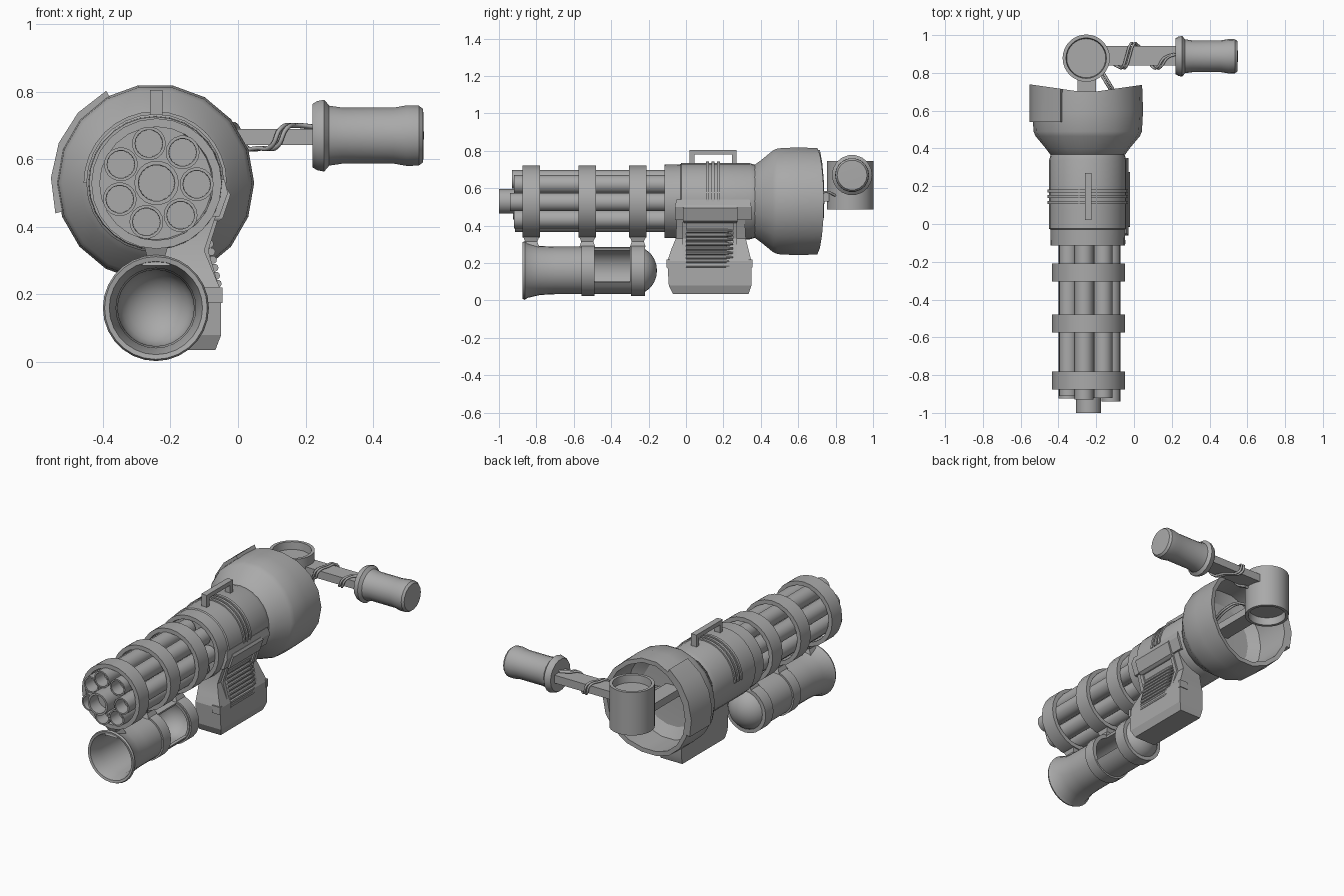
import bpy, bmesh, math
from mathutils import Vector

if "Cube" in bpy.data.objects:
    bpy.data.objects.remove(bpy.data.objects["Cube"])

metal = bpy.data.materials.new("gunmetal_grey")
metal.diffuse_color = (0.4, 0.4, 0.4, 1)
metal.use_nodes = True
metal.node_tree.nodes["Principled BSDF"].inputs["Base Color"].default_value = metal.diffuse_color
CX, CZ = -0.245, 0.53      # main axis, running along y
TX, TZ = -0.243, 0.16      # launcher tube axis


def finish(name, bm, angle=35):
    bmesh.ops.remove_doubles(bm, verts=bm.verts, dist=1e-5)
    bmesh.ops.recalc_face_normals(bm, faces=bm.faces)
    me = bpy.data.meshes.new(name)
    bm.to_mesh(me)
    bm.free()
    me.materials.append(metal)
    ob = bpy.data.objects.new(name, me)
    bpy.context.collection.objects.link(ob)
    bpy.ops.object.select_all(action='DESELECT')
    ob.select_set(True)
    bpy.context.view_layer.objects.active = ob
    bpy.ops.object.shade_smooth_by_angle(angle=math.radians(angle))
    return ob


def lathe(name, prof, axis, a, b, segs=24, start=0, end=360, closed=False, bend=None, angle=35):
    """Turn (position, radius) points about an axis through (a, b)."""
    bm = bmesh.new()
    full = end - start >= 360
    n = segs if full else segs + 1
    rings = []
    for i in range(n):
        t = math.radians(start + (end - start) * i / segs)
        ring = []
        for p, r in prof:
            u, v = a + r * math.cos(t), b + r * math.sin(t)
            co = {'X': (p, u, v), 'Y': (u, p, v), 'Z': (u, v, p)}[axis]
            ring.append(bm.verts.new(bend(co) if bend else co))
        rings.append(ring)
    m = len(prof)
    for i in range(segs):
        r0, r1 = rings[i], rings[(i + 1) % n]
        for j in range(m if closed else m - 1):
            k = (j + 1) % m
            bm.faces.new((r0[j], r0[k], r1[k], r1[j]))
    if not full:
        bm.faces.new(rings[0])
        bm.faces.new(rings[-1][::-1])
    bmesh.ops.dissolve_degenerate(bm, dist=1e-6, edges=bm.edges)
    return finish(name, bm, angle)


def band(name, y0, y1, r_in, r_out, x, z, **kw):
    return lathe(name, [(y0, r_in), (y0, r_out), (y1, r_out), (y1, r_in)], 'Y', x, z, closed=True, **kw)


def loft(name, rows):
    """Stack of rectangles: (z, x0, x1, y0, y1)."""
    bm = bmesh.new()
    rings = [[bm.verts.new(c) for c in ((x0, y0, z), (x1, y0, z), (x1, y1, z), (x0, y1, z))]
             for z, x0, x1, y0, y1 in rows]
    for r0, r1 in zip(rings, rings[1:]):
        for j in range(4):
            k = (j + 1) % 4
            bm.faces.new((r0[j], r0[k], r1[k], r1[j]))
    bm.faces.new(rings[0])
    bm.faces.new(rings[-1])
    return finish(name, bm, 20)


def box(name, x0, x1, y0, y1, z0, z1):
    return loft(name, [(z0, x0, x1, y0, y1), (z1, x0, x1, y0, y1)])


def wire(name, pts, r=0.008):
    cu = bpy.data.curves.new(name, 'CURVE')
    cu.dimensions = '3D'
    cu.bevel_depth, cu.bevel_resolution, cu.resolution_u = r, 1, 5
    sp = cu.splines.new('BEZIER')
    sp.bezier_points.add(len(pts) - 1)
    for bp, p in zip(sp.bezier_points, pts):
        bp.co = p
        bp.handle_left_type = bp.handle_right_type = 'AUTO'
    cu.materials.append(metal)
    bpy.context.collection.objects.link(bpy.data.objects.new(name, cu))


# Barrel cluster: a long centre barrel and seven around it, hollow at the muzzle
def barrel(name, x, z, r, tip):
    lathe(name, [(-0.1, r), (tip, r), (tip, r * 0.82), (tip + 0.08, r * 0.8), (tip + 0.08, 0)],
          'Y', x, z, segs=18)


barrel("centre_barrel", CX + 0.004, CZ, 0.066, -1.0)
tips = (-0.93, -0.91, -0.925, -0.915, -0.92, -0.94, -0.92)
for i, tip in enumerate(tips):
    t = math.radians(101 + i * 360 / 7)
    barrel("outer_barrel", CX + 0.004 + 0.119 * math.cos(t), CZ + 0.119 * math.sin(t), 0.05, tip)

# Clamp bands on barrels and tube, joined by necks
for y0, y1 in ((-0.875, -0.78), (-0.575, -0.48), (-0.305, -0.21)):
    band("barrel_band", y0, y1, 0.168, 0.193, CX + 0.004, CZ - 0.002)
    loft("band_neck", [(0.285, -0.285, -0.2, y0 + 0.005, y1 - 0.005),
                       (0.315, -0.27, -0.215, y0 + 0.015, y1 - 0.015),
                       (0.35, -0.28, -0.205, y0, y1)])
for y0, y1 in ((-0.56, -0.49), (-0.295, -0.22)):
    band("tube_band", y0, y1, 0.115, 0.137, TX, TZ)

# Launcher tube: flared mouth, side window, domed rear
lathe("tube_front", [(-0.49, 0.113), (-0.8, 0.118), (-0.87, 0.138), (-0.873, 0.152), (-0.862, 0.157),
                     (-0.845, 0.146), (-0.78, 0.131), (-0.7, 0.127), (-0.49, 0.127)],
      'Y', TX, TZ, segs=28, closed=True)
band("tube_window_section", -0.5, -0.285, 0.113, 0.127, TX, TZ, segs=22, start=72, end=330)
dome = [(-0.27 + 0.115 * math.sin(math.radians(q)), 0.127 * math.cos(math.radians(q)))
        for q in range(0, 91, 15)]
inner = [(-0.28 + 0.105 * math.sin(math.radians(q)), 0.113 * math.cos(math.radians(q)))
         for q in range(90, -1, -15)]
lathe("tube_dome", [(-0.3, 0.127)] + dome + inner + [(-0.3, 0.113)], 'Y', TX, TZ, segs=28, closed=True)

# Main housing with raised ribs
lathe("housing", [(-0.09, 0), (-0.09, 0.168), (-0.115, 0.172), (-0.115, 0.196), (-0.03, 0.198), (-0.025, 0.204),
                  (0.07, 0.204), (0.34, 0.204), (0.37, 0.195), (0.42, 0.18), (0.42, 0)],
      'Y', CX, CZ, segs=28)
for y in (0.115, 0.145, 0.175):
    band("housing_rib", y - 0.008, y + 0.008, 0.195, 0.212, CX, CZ, segs=16, start=0, end=180)

# Rear bell, open at the back with a dished rim
def dish(co):
    x, y, z = co
    return (x, y + 0.042 * abs(x - CX) / 0.29, z) if y > 0.65 else co


lathe("rear_bell", [(0.44, 0), (0.355, 0.175), (0.37, 0.2), (0.40, 0.222), (0.465, 0.276), (0.49, 0.287),
                    (0.6, 0.293), (0.695, 0.288), (0.695, 0.262), (0.52, 0.262), (0.48, 0.2), (0.47, 0)],
      'Y', CX, CZ, segs=18, bend=dish, angle=25)
lathe("bell_side_plate", [(0.54, 0.27), (0.54, 0.309), (0.695, 0.309), (0.695, 0.27)],
      'Y', CX, CZ, segs=4, start=118, end=197, closed=True, bend=dish, angle=25)

# Carry handle
for y in (0.02, 0.245):
    box("carry_handle_leg", -0.26, -0.224, y, y + 0.026, 0.715, 0.785)
box("carry_handle_bar", -0.26, -0.224, 0.02, 0.271, 0.78, 0.805)

# Ammunition box under the housing
loft("ammo_box", [(0.035, -0.21, -0.067, -0.07, 0.335), (0.08, -0.215, -0.05, -0.092, 0.35),
                  (0.21, -0.215, -0.05, -0.1, 0.35), (0.27, -0.215, -0.075, -0.08, 0.335),
                  (0.33, -0.22, -0.1, -0.055, 0.32), (0.42, -0.22, -0.07, -0.05, 0.315),
                  (0.47, -0.22, -0.048, -0.05, 0.315)])
loft("feed_hood", [(0.415, -0.12, -0.06, -0.01, 0.27), (0.425, -0.12, -0.045, -0.015, 0.275),
                   (0.495, -0.12, -0.022, -0.015, 0.275), (0.51, -0.12, -0.03, -0.01, 0.27)])
loft("feed_plate", [(0.43, -0.12, -0.055, -0.06, 0.35), (0.5, -0.12, -0.03, -0.06, 0.35),
                    (0.54, -0.12, -0.04, -0.05, 0.34)])
for y in (-0.02, 0.25):
    loft("feed_rail", [(0.22, -0.12, -0.056, y, y + 0.022), (0.33, -0.14, -0.088, y, y + 0.022),
                       (0.42, -0.14, -0.06, y, y + 0.022)])
for y in (-0.105, 0.335):
    box("box_clip", -0.1, -0.046, y, y + 0.02, 0.175, 0.22)

# Cartridges lying along the feed opening
for i in range(10):
    z = 0.185 + i * 0.0235
    x = -0.058 if z < 0.22 else -0.058 - (z - 0.22) * 0.2
    lathe("cartridge", [(0.0, 0), (0.0, 0.012), (0.21, 0.012), (0.25, 0.006), (0.25, 0)], 'Y', x, z, segs=10)

# Rear pivot cylinder, recessed at both ends, and its mount
PX, PY = -0.253, 0.878
lathe("pivot_cylinder", [(0.70, 0), (0.70, 0.103), (0.745, 0.107), (0.745, 0.125), (0.485, 0.125),
                         (0.485, 0.107), (0.53, 0.103), (0.53, 0)], 'Z', PX, PY, segs=32)
box("pivot_mount", -0.3, -0.2, 0.46, 0.78, 0.53, 0.575)

# Side arm and grip
box("grip_arm", -0.15, 0.235, 0.838, 0.942, 0.642, 0.69)
lathe("side_grip", [(0.225, 0), (0.22, 0.095), (0.235, 0.104), (0.255, 0.108), (0.27, 0.09), (0.31, 0.084),
                    (0.46, 0.084), (0.5, 0.091), (0.535, 0.09), (0.548, 0.08), (0.55, 0)],
      'X', 0.888, 0.67, segs=18)

# Cables wound round the arm
for d in (0, 0.018):
    wire("arm_cable_inner", [(-0.13 + d, 0.86, 0.633), (-0.08 + d, 0.83, 0.645), (-0.06 + d, 0.832, 0.69),
                             (-0.04 + d, 0.89, 0.7), (-0.02 + d, 0.95, 0.695), (0.0 + d, 0.948, 0.64),
                             (0.06 + d, 0.89, 0.633), (0.1 + d, 0.83, 0.64), (0.125 + d, 0.832, 0.69),
                             (0.16 + d, 0.88, 0.7), (0.215 + d, 0.9, 0.695)], 0.007)
    wire("mount_cable", [(-0.18 + d, 0.8, 0.56), (-0.15 + d, 0.75, 0.58), (-0.12 + d, 0.69, 0.56),
                         (-0.13 + d, 0.58, 0.54), (-0.16 + d, 0.46, 0.54)], 0.007)
